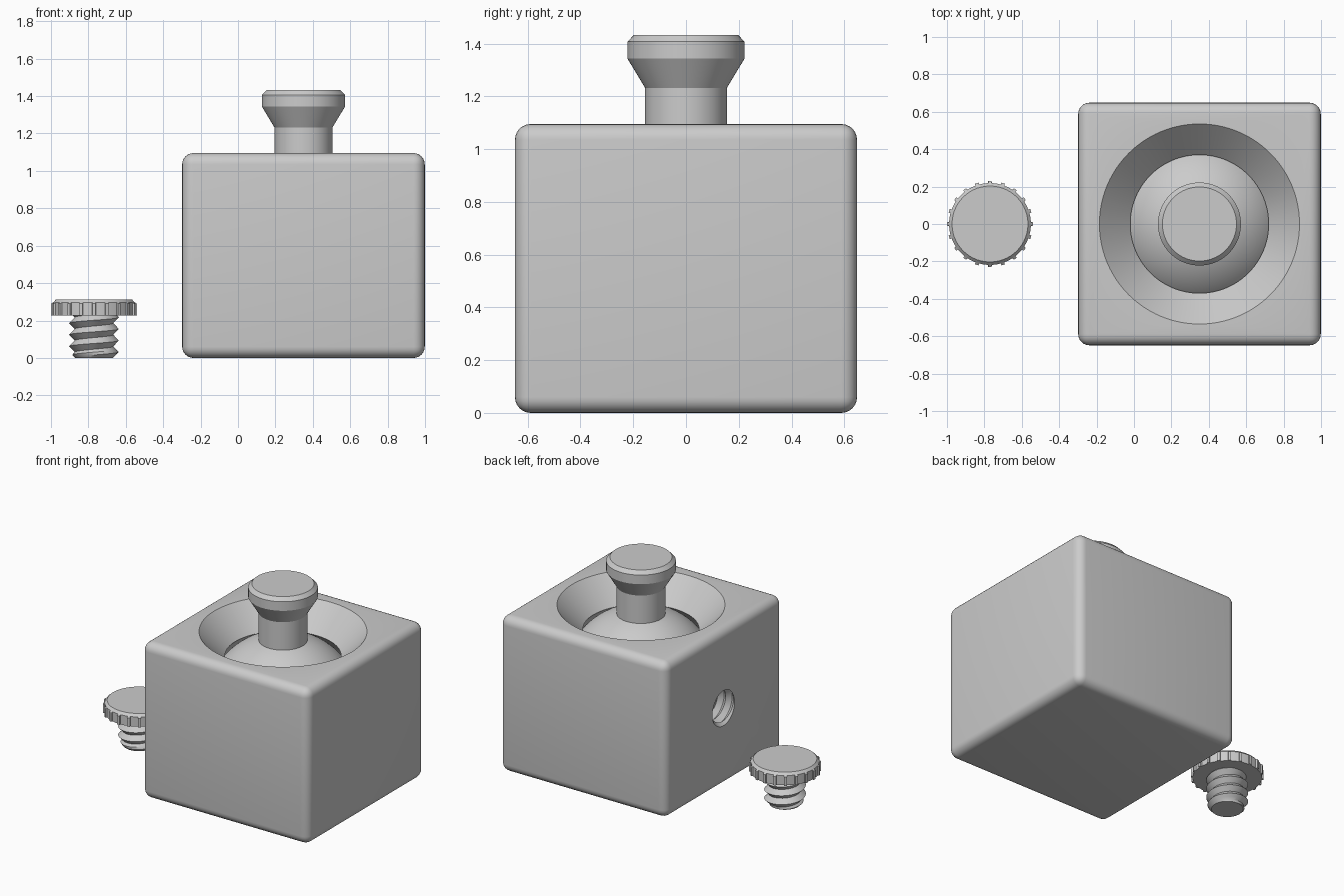
import bpy, bmesh
from math import sin, cos, pi
from mathutils import Matrix

if "Cube" in bpy.data.objects:
    bpy.data.objects.remove(bpy.data.objects["Cube"])

CX = 0.35          # block and ball axis
SX = -0.77         # screw axis
BALL_Z, BALL_R, SOCKET_R = 0.56, 0.50, 0.52


def finish(name, bm, matrix, angle=30):
    bmesh.ops.recalc_face_normals(bm, faces=bm.faces)
    mesh = bpy.data.meshes.new(name)
    bm.to_mesh(mesh)
    bm.free()
    mesh.transform(matrix)
    ob = bpy.data.objects.new(name, mesh)
    bpy.context.collection.objects.link(ob)
    smooth(ob, angle)
    return ob


def smooth(ob, angle=30):
    bpy.ops.object.select_all(action='DESELECT')
    bpy.context.view_layer.objects.active = ob
    ob.select_set(True)
    bpy.ops.object.shade_smooth_by_angle(angle=angle * pi / 180)


def loft(name, rings, matrix):
    """Skin closed rings of equal length and cap both ends."""
    bm = bmesh.new()
    rows = [[bm.verts.new(p) for p in ring] for ring in rings]
    n = len(rows[0])
    for a, b in zip(rows, rows[1:]):
        for i in range(n):
            k = (i + 1) % n
            bm.faces.new((a[i], a[k], b[k], b[i]))
    bm.faces.new(rows[0])
    bm.faces.new(rows[-1])
    return finish(name, bm, matrix)


def circle(r, z, n=96):
    return [(r * cos(2 * pi * i / n), r * sin(2 * pi * i / n), z) for i in range(n)]


def arc(radius, start, end, steps):
    """Sphere profile about BALL_Z; angles measured from the bottom pole."""
    out = []
    for k in range(steps + 1):
        a = start + (end - start) * k / steps
        out.append((radius * sin(a), BALL_Z - radius * cos(a)))
    return out


def thread(name, minor, major, pitch, length, matrix, taper=False, n=40):
    """Solid rod with a helical V thread, z from 0 to length."""
    bm = bmesh.new()
    rows = []
    for j in range(-5, int(length / pitch * 4) + 3):
        row = []
        for i in range(n + 1):
            turn = i / n
            z = min(max((j / 4 + turn) * pitch, 0), length)
            phase = (z / pitch - turn) % 1
            r = minor + (major - minor) * (1 - abs(2 * phase - 1))
            if taper:
                r = min(r, minor - 0.003 + z)
            a = 2 * pi * turn
            row.append(bm.verts.new((r * cos(a), r * sin(a), z)))
        rows.append(row)
    for a, b in zip(rows, rows[1:]):
        for i in range(n):
            bm.faces.new((a[i], a[i + 1], b[i + 1], b[i]))
    bmesh.ops.remove_doubles(bm, verts=bm.verts, dist=1e-5)
    bmesh.ops.holes_fill(bm, edges=[e for e in bm.edges if e.is_boundary], sides=0)
    return finish(name, bm, matrix)


def cut(ob, cutter):
    mod = ob.modifiers.new("cut", 'BOOLEAN')
    mod.operation, mod.solver, mod.object = 'DIFFERENCE', 'EXACT', cutter
    bpy.context.view_layer.objects.active = ob
    bpy.ops.object.modifier_apply(modifier=mod.name)
    bpy.data.objects.remove(cutter)


# Rounded block
bm = bmesh.new()
bmesh.ops.create_cube(bm, size=1, matrix=Matrix.Diagonal((1.297, 1.297, 1.095, 1)))
bmesh.ops.bevel(bm, geom=bm.edges[:], offset=0.06, segments=6, profile=0.5, affect='EDGES')
block = finish("socket_block", bm, Matrix.Translation((CX, 0, 0.5475)))

# Spherical socket with a flared mouth
at_axis = Matrix.Translation((CX, 0, 0))
mouth = pi - 0.7916   # sphere angle where the radius is 0.37
profile = arc(SOCKET_R, 0.02, mouth, 40) + [(0.535, 1.095), (0.64, 1.2)]
cut(block, loft("socket_cutter", [circle(r, z) for r, z in profile], at_axis))

# Threaded hole in the left wall
into_wall = Matrix.Translation((-0.34, 0, 0.55)) @ Matrix.Rotation(pi / 2, 4, 'Y')
cut(block, thread("hole_cutter", 0.108, 0.137, 0.062, 0.26, into_wall))
smooth(block)

# Ball with neck and flared stud head
profile = arc(BALL_R, 0.02, pi - 0.3152, 40) + [
    (0.155, 1.232), (0.222, 1.343), (0.222, 1.407), (0.198, 1.432)]
loft("ball_stud", [circle(r, z) for r, z in profile], at_axis)

# Thumb screw: threaded shank
at_screw = Matrix.Translation((SX, 0, 0))
thread("screw_shank", 0.103, 0.133, 0.062, 0.235, at_screw, taper=True)


# Thumb screw: ribbed head
def ribbed(r_in, r_out, z, ribs=20):
    ring = []
    for k in range(ribs):
        for offset, r in ((-0.045, r_in), (-0.04, r_out), (0.04, r_out),
                          (0.045, r_in), (pi / ribs, r_in)):
            a = 2 * pi * k / ribs + offset
            ring.append((r * cos(a), r * sin(a), z))
    return ring


loft("screw_head", [ribbed(0.219, 0.23, 0.228), ribbed(0.219, 0.23, 0.29),
                    ribbed(0.219, 0.219, 0.296), ribbed(0.203, 0.203, 0.313)], at_screw)
